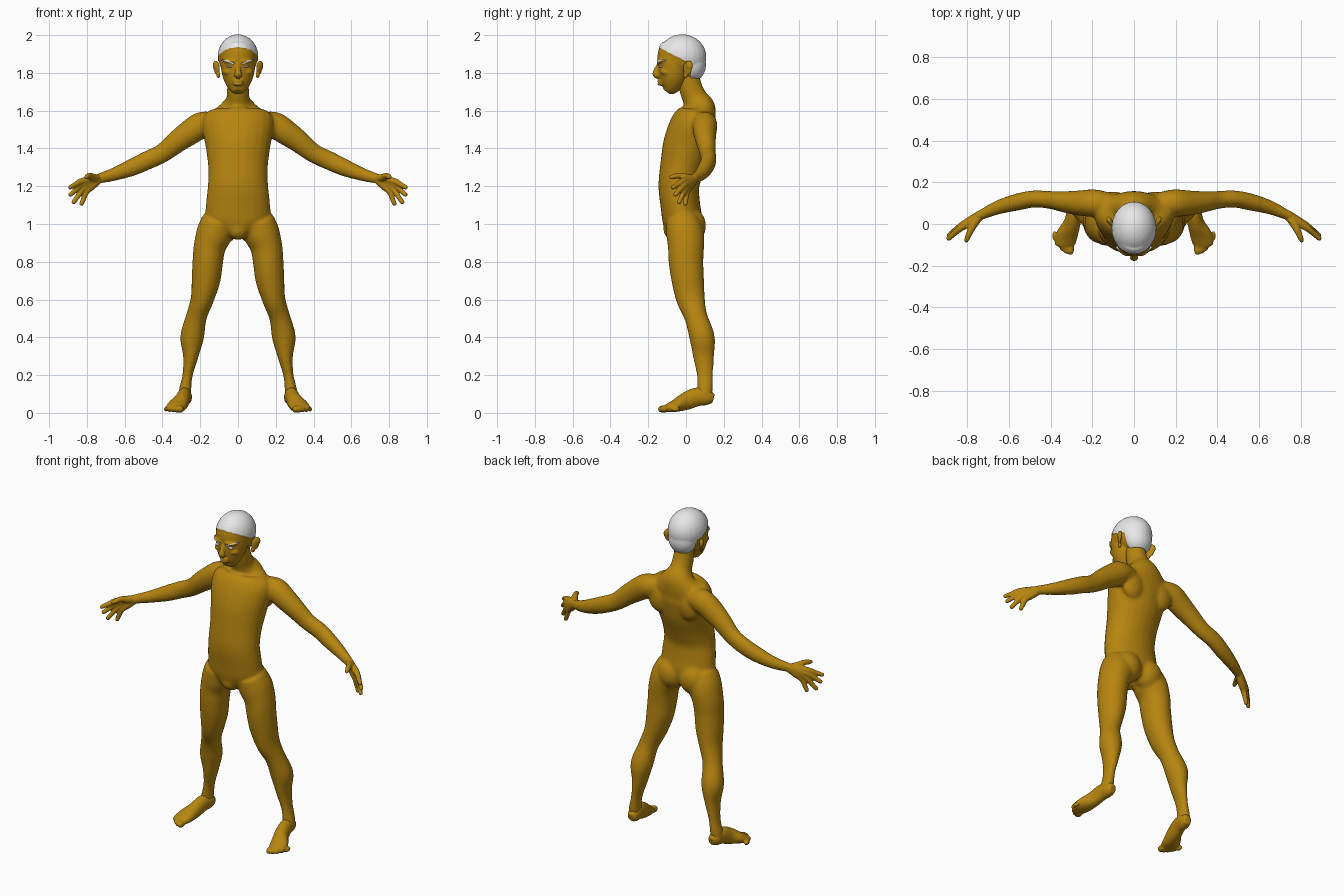
import bpy, bmesh, math
from mathutils import Vector, Matrix

if "Cube" in bpy.data.objects:
    bpy.data.objects.remove(bpy.data.objects["Cube"])

SIDE_X, SIDE_Y = Vector((1, 0, 0)), Vector((0, 1, 0))


def material(name, colour):
    mat = bpy.data.materials.new(name)
    mat.use_nodes = True
    mat.diffuse_color = (*colour, 1)
    mat.node_tree.nodes["Principled BSDF"].inputs["Base Color"].default_value = (*colour, 1)
    return mat


skin = material("golden_skin", (.47, .235, .005))
hair = material("white_hair", (.8, .8, .8))
eye_white = material("eye_white", (.9, .9, .9))


def catmull(a, b, c, d, t):
    return [.5 * (2 * q + (r - p) * t + (2 * p - 5 * q + 4 * r - s) * t * t
                  + (3 * q - p - 3 * r + s) * t ** 3) for p, q, r, s in zip(a, b, c, d)]


def loft(bm, sections, side=SIDE_X, steps=4, sides=24):
    """Tube through (x, y, z, radius along side, other radius)."""
    padded = [sections[0], *sections, sections[-1]]
    path = [catmull(*padded[i:i + 4], k / steps)
            for i in range(len(sections) - 1) for k in range(steps)]
    path.append(sections[-1])
    rings = []
    for i, (x, y, z, ra, rb) in enumerate(path):
        ahead, behind = path[min(i + 1, len(path) - 1)], path[max(i - 1, 0)]
        tangent = (Vector(ahead[:3]) - Vector(behind[:3])).normalized()
        other = tangent.cross(side).normalized()
        across = other.cross(tangent)
        angles = [math.tau * k / sides for k in range(sides)]
        rings.append([bm.verts.new(Vector((x, y, z)) + across * ra * math.cos(a)
                                   + other * rb * math.sin(a)) for a in angles])
    for low, high in zip(rings, rings[1:]):
        for k in range(sides):
            n = (k + 1) % sides
            bm.faces.new((low[k], low[n], high[n], high[k]))
    bm.faces.new(rings[0][::-1])
    bm.faces.new(rings[-1])


def ellipsoid(bm, centre, radii, tilt=0):
    matrix = (Matrix.Translation(centre) @ Matrix.Rotation(tilt, 4, "Z")
              @ Matrix.Diagonal((*radii, 1)))
    bmesh.ops.create_uvsphere(bm, u_segments=24, v_segments=16, radius=1, matrix=matrix)


def finish(bm, name, mat, voxel=None, relax=4, mirror=True):
    """Mirror the parts, fuse them into one skin and relax it."""
    bmesh.ops.recalc_face_normals(bm, faces=bm.faces)
    mesh = bpy.data.meshes.new(name)
    bm.to_mesh(mesh)
    bm.free()
    obj = bpy.data.objects.new(name, mesh)
    bpy.context.collection.objects.link(obj)
    if mirror:
        obj.modifiers.new("Mirror", "MIRROR").use_mirror_merge = False
    if voxel:
        fuse = obj.modifiers.new("Fuse", "REMESH")
        fuse.mode = "VOXEL"
        fuse.voxel_size = voxel
        soften = obj.modifiers.new("Soften", "SMOOTH")
        soften.factor = .5
        soften.iterations = relax
    graph = bpy.context.evaluated_depsgraph_get()
    baked = bpy.data.meshes.new_from_object(obj.evaluated_get(graph))
    obj.modifiers.clear()
    obj.data = baked
    baked.name = name
    baked.materials.clear()
    baked.materials.append(mat)
    baked.shade_smooth()
    return obj


# Body: torso with neck, then one leg and one arm, mirrored and fused
body = bmesh.new()
torso = [(.95, -.02, .08, .09), (1.02, -.02, .165, .105), (1.1, -.03, .17, .105),
         (1.2, -.038, .16, .108), (1.3, -.02, .158, .118), (1.4, .005, .17, .13),
         (1.48, .025, .185, .127), (1.54, .045, .19, .118), (1.585, .065, .17, .097),
         (1.62, .07, .105, .083), (1.66, .05, .064, .068), (1.72, .025, .058, .062),
         (1.8, .01, .055, .058)]
loft(body, [(0, y, z, rx, ry) for z, y, rx, ry in torso])
leg = [(.1, -.02, 1.02, .09, .09), (.125, -.005, .95, .096, .1), (.15, 0, .88, .085, .096),
       (.16, 0, .8, .081, .092), (.17, .01, .7, .076, .086), (.19, .025, .6, .061, .076),
       (.22, .052, .51, .055, .061), (.243, .085, .4, .063, .067), (.25, .093, .3, .041, .056),
       (.267, .1, .2, .027, .043), (.28, .1, .12, .033, .042), (.285, .09, .07, .033, .04)]
loft(body, leg)
arm = [(.12, .09, 1.53, .06, .06), (.19, .1, 1.525, .066, .07), (.25, .1, 1.488, .062, .068),
       (.32, .105, 1.438, .053, .06), (.4, .115, 1.375, .043, .051), (.48, .12, 1.337, .041, .05),
       (.56, .105, 1.3, .041, .046), (.65, .08, 1.265, .034, .036), (.73, .045, 1.242, .025, .028),
       (.76, .03, 1.235, .024, .026)]
loft(body, arm, SIDE_Y)
ellipsoid(body, (.075, .03, .99), (.085, .076, .092))    # buttock
ellipsoid(body, (0, -.065, .97), (.055, .055, .055))     # groin
ellipsoid(body, (.1, .11, 1.48), (.075, .045, .09))      # shoulder blade
finish(body, "body", skin, voxel=.009, relax=8)

# Hands: every finger runs from the wrist through its knuckle to its tip
hands = bmesh.new()
wrist = Vector((.735, .043, 1.24))
fingers = [((.832, -.02, 1.225), (.895, -.075, 1.19)), ((.832, -.012, 1.205), (.893, -.06, 1.15)),
           ((.82, -.004, 1.187), (.875, -.04, 1.108)), ((.802, .005, 1.173), (.832, -.005, 1.098))]
for knuckle, tip in fingers:
    knuckle, tip = Vector(knuckle), Vector(tip)
    stops = [(wrist, .024), (wrist.lerp(knuckle, .6), .021), (knuckle, .017),
             (knuckle.lerp(tip, .5), .0135), (knuckle.lerp(tip, .9), .012), (tip, .007)]
    loft(hands, [(*p, r, r) for p, r in stops], SIDE_Y, sides=16)
thumb = [(*wrist, .02, .02), (.765, .005, 1.245, .021, .021), (.785, -.035, 1.255, .016, .016),
         (.8, -.07, 1.25, .013, .013), (.806, -.088, 1.245, .007, .007)]
loft(hands, thumb, SIDE_X, sides=16)
finish(hands, "hands", skin, voxel=.005, relax=3)

# Feet: raised heel, arch, ball and five toes turned slightly outward
feet = bmesh.new()
foot = [(.275, .145, .075, .022, .025), (.278, .115, .082, .035, .042), (.285, .06, .085, .037, .05),
        (.298, 0, .062, .041, .047), (.32, -.05, .04, .052, .035), (.332, -.09, .028, .05, .024),
        (.335, -.108, .024, .042, .018)]
loft(feet, foot)
for i in range(5):
    big = 1 - i / 4
    x, y = .305 + .019 * i, -.12 + .004 * i * i
    ellipsoid(feet, (x, y, .02), (.011 + .007 * big, .024 + .006 * big, .014 + .006 * big))
finish(feet, "feet", skin, voxel=.006, relax=4)

# Head: cranium, nape, face, nose, lips and cheeks
head = bmesh.new()
ellipsoid(head, (0, -.02, 1.885), (.104, .124, .115))
ellipsoid(head, (0, .03, 1.842), (.082, .072, .085))
face = [(1.7, -.103, .028, .022), (1.725, -.086, .055, .052), (1.775, -.07, .08, .076),
        (1.84, -.06, .092, .09), (1.9, -.055, .09, .094), (1.94, -.045, .07, .08)]
loft(head, [(0, y, z, rx, ry) for z, y, rx, ry in face])
nose = [(.85, -.142, .01, .01), (.82, -.155, .013, .013), (.793, -.163, .021, .015),
        (.776, -.15, .016, .009)]
loft(head, [(0, y, 1 + z, rx, ry) for z, y, rx, ry in nose], sides=16)
for drop in (0, .017):
    ellipsoid(head, (0, -.136, 1.757 - drop), (.027, .016, .008))
ellipsoid(head, (.05, -.105, 1.805), (.03, .03, .02))    # cheek
ellipsoid(head, (.04, -.13, 1.862), (.04, .022, .012), -.4 * -1)  # brow ridge
head_obj = finish(head, "head", skin, voxel=.006, relax=4)

# Hair: the scalp above the hairline takes the second colour and is slightly raised
mesh = head_obj.data
mesh.materials.append(hair)
scalp = set()
for poly in mesh.polygons:
    x, y, z = poly.center
    if z > 1.862 - .5 * min(y, 0) or (y > .028 and z > 1.775):
        poly.material_index = 1
        scalp.update(poly.vertices)
normals = {i: mesh.vertices[i].normal.copy() for i in scalp}
for i, normal in normals.items():
    mesh.vertices[i].co += normal * .004

# Ears: flattened shells with a rim and a lobe
ears = bmesh.new()
ellipsoid(ears, (.112, .008, 1.825), (.01, .026, .036), -.5)
ellipsoid(ears, (.118, .016, 1.838), (.013, .022, .027), -.5)
ellipsoid(ears, (.104, -.002, 1.79), (.01, .014, .018), -.4)
finish(ears, "ears", skin, voxel=.004, relax=3)

# Eyes
eyes = bmesh.new()
ellipsoid(eyes, (.043, -.131, 1.834), (.017, .016, .007), .35)
finish(eyes, "eyes", eye_white)

# Eyebrows
brows = bmesh.new()
loft(brows, [(.022, -.148, 1.846, .004, .005), (.05, -.143, 1.861, .006, .006),
             (.083, -.108, 1.866, .006, .004)], SIDE_Y, sides=12)
finish(brows, "eyebrows", hair)
